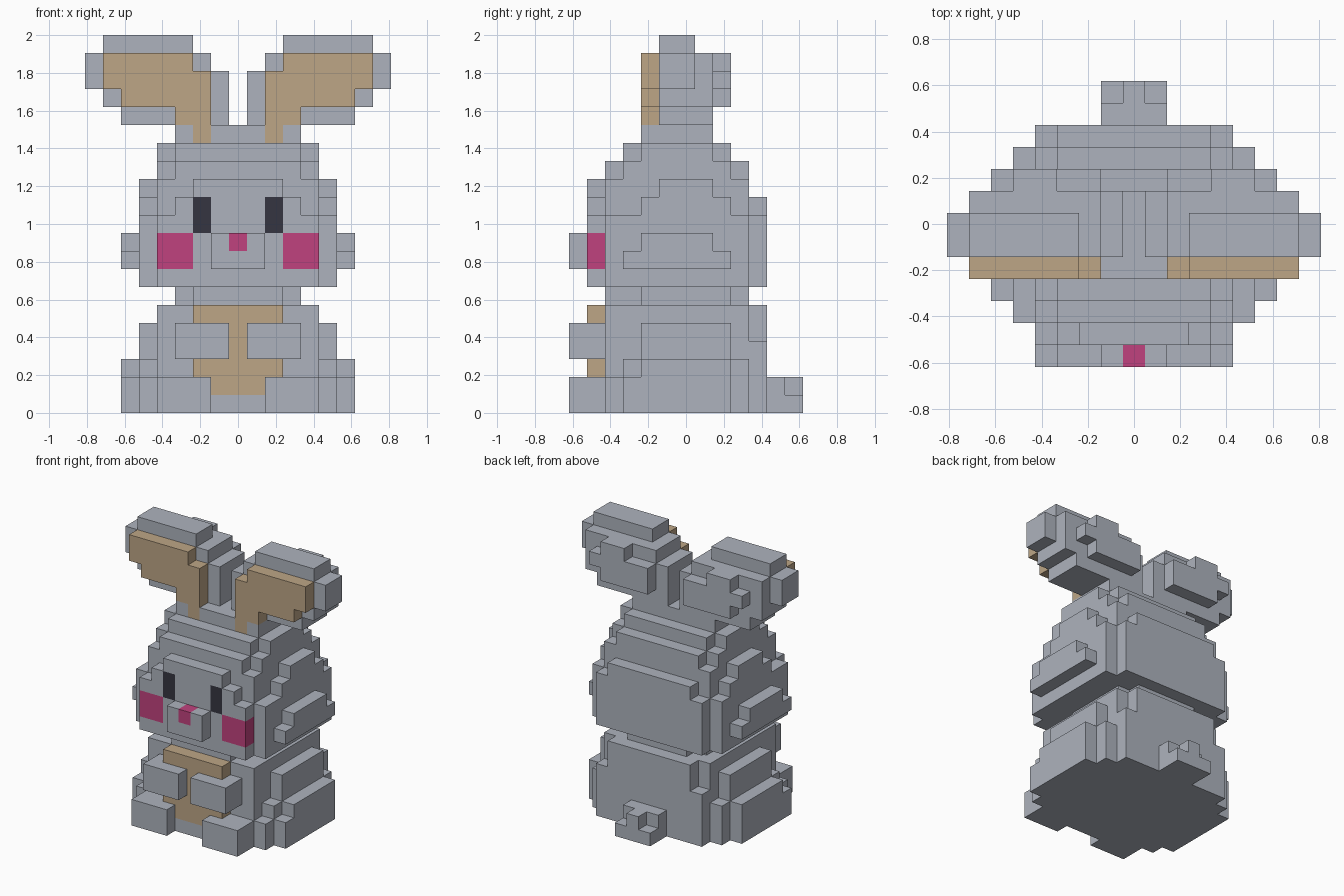
import bpy, bmesh
from mathutils import Vector

cube = bpy.data.objects.get("Cube")
if cube:
    bpy.data.objects.remove(cube, do_unlink=True)

V = 2 / 21  # edge length of one block


def material(name, rgb):
    m = bpy.data.materials.new(name)
    m.use_nodes = True
    col = (*rgb, 1)
    m.diffuse_color = col
    m.node_tree.nodes["Principled BSDF"].inputs["Base Color"].default_value = col
    return m


MATS = [material("grey_fur", (0.42, 0.45, 0.51)),
        material("tan_fur", (0.51, 0.38, 0.24)),
        material("pink", (0.53, 0.055, 0.21)),
        material("dark_eye", (0.035, 0.035, 0.052))]
GREY, TAN, PINK, DARK = range(4)

# Six block sides: normal and the two in-plane axes
SIDES = []
for axis in range(3):
    for s in (1, -1):
        n, u, w = Vector(), Vector(), Vector()
        n[axis], u[(axis + 1) % 3], w[(axis + 2) % 3] = s, s, 1
        SIDES.append((n, u, w))


def part(name, boxes, mirror=True, flip=1):
    """Fuse block boxes (x0, x1, y0, y1, z0, z1, colour) into one outer skin."""
    cells = {}
    for x0, x1, y0, y1, z0, z1, c in boxes:
        for x in range(int(x0 + .5), int(x1 + .5)):
            for y in range(int(y0 + .5), int(y1 + .5)):
                for z in range(z0, z1):
                    cells[x * flip, y, z] = c
                    if mirror:
                        cells[-x * flip, y, z] = c
    bm = bmesh.new()
    for (x, y, z), c in cells.items():
        mid = Vector((x, y, z + .5))
        for n, u, w in SIDES:
            if (x + int(n.x), y + int(n.y), z + int(n.z)) in cells:
                continue
            ring = [mid + (n + a * u + b * w) / 2
                    for a, b in ((-1, -1), (1, -1), (1, 1), (-1, 1))]
            f = bm.faces.new([bm.verts.new(p * V) for p in ring])
            f.material_index = c
    bmesh.ops.remove_doubles(bm, verts=bm.verts, dist=V / 100)
    bmesh.ops.dissolve_limit(bm, angle_limit=0.01, verts=bm.verts,
                             edges=bm.edges, delimit={'MATERIAL'})
    me = bpy.data.meshes.new(name)
    bm.to_mesh(me)
    bm.free()
    for m in MATS:
        me.materials.append(m)
    ob = bpy.data.objects.new(name, me)
    bpy.context.collection.objects.link(ob)


def slab(hx, y0, y1, z0, z1, c=GREY):
    return (-hx, hx, y0, y1, z0, z1, c)


# Body: stepped torso, neck and belly patch
part("body", [
    slab(4.5, -4.5, 4.5, 0, 4),
    slab(5.5, -4.5, 3.5, 0, 2),
    slab(5.5, -3.5, 3.5, 2, 3),
    slab(6.5, -3.5, 2.5, 0, 2),
    slab(6.5, -2.5, 2.5, 2, 3),
    slab(5.5, -2.5, 2.5, 3, 5),
    slab(4.5, -4.5, 3.5, 4, 6),
    slab(3.5, -4.5, 4.5, 4, 6),
    slab(2.5, -4.5, 3.5, 6, 7),
    slab(3.5, -2.5, 2.5, 6, 7),
    slab(1.5, -5.5, -4.5, 0, 1),
    slab(1.5, -5.5, -4.5, 1, 2, TAN),
    slab(2.5, -5.5, -4.5, 2, 6, TAN),
])

# Arms and feet
for side, f in (("left", 1), ("right", -1)):
    part(side + "_arm", [(.5, 3.5, -6.5, -4.5, 3, 5, GREY)], False, f)
    part(side + "_foot", [(1.5, 4.5, -6.5, -4.5, 0, 2, GREY)], False, f)

# Tail
part("tail", [
    slab(1.5, 4.5, 5.5, 0, 2),
    slab(1.5, 5.5, 6.5, 0, 1),
    slab(.5, 5.5, 6.5, 1, 2),
])

# Head: stepped ball, then muzzle, nose, cheeks, eyes and ear roots
part("head", [
    slab(4.5, -5.5, 4.5, 7, 11),
    slab(5.5, -4.5, 3.5, 7, 11),
    slab(6.5, -3.5, 2.5, 8, 9),
    slab(6.5, -2.5, 1.5, 9, 10),
    slab(3.5, -5.5, 4.5, 11, 12),
    slab(4.5, -4.5, 3.5, 11, 13),
    slab(5.5, -2.5, 2.5, 11, 12),
    slab(5.5, -1.5, 1.5, 12, 13),
    slab(2.5, -5.5, 3.5, 12, 13),
    slab(3.5, -4.5, 3.5, 13, 14),
    slab(4.5, -3.5, 2.5, 13, 14),
    slab(3.5, -3.5, 2.5, 14, 15),
    slab(4.5, -2.5, 1.5, 14, 15),
    slab(3.5, -2.5, 1.5, 15, 16),
    slab(1.5, -6.5, -5.5, 8, 10),
    slab(.5, -6.5, -5.5, 9, 10, PINK),
    (2.5, 4.5, -5.5, -4.5, 8, 10, PINK),
    (1.5, 2.5, -5.5, -4.5, 10, 12, DARK),
    (1.5, 2.5, -2.5, -1.5, 15, 16, TAN),
])

# Ears: grey shell, back bump and tan inner layer
EAR = [
    (.5, 1.5, -1.5, 1.5, 16, 19, GREY),
    (1.5, 6.5, -1.5, 1.5, 16, 17, GREY),
    (1.5, 7.5, -1.5, 1.5, 17, 20, GREY),
    (7.5, 8.5, -1.5, .5, 18, 20, GREY),
    (2.5, 7.5, -1.5, .5, 20, 21, GREY),
    (1.5, 5.5, 1.5, 2.5, 17, 18, GREY),
    (1.5, 6.5, 1.5, 2.5, 18, 19, GREY),
    (3.5, 5.5, 1.5, 2.5, 19, 20, GREY),
    (1.5, 3.5, -2.5, -1.5, 16, 17, TAN),
    (1.5, 6.5, -2.5, -1.5, 17, 18, TAN),
    (1.5, 7.5, -2.5, -1.5, 18, 19, TAN),
    (2.5, 7.5, -2.5, -1.5, 19, 20, TAN),
]
part("left_ear", EAR, False, 1)
part("right_ear", EAR, False, -1)
